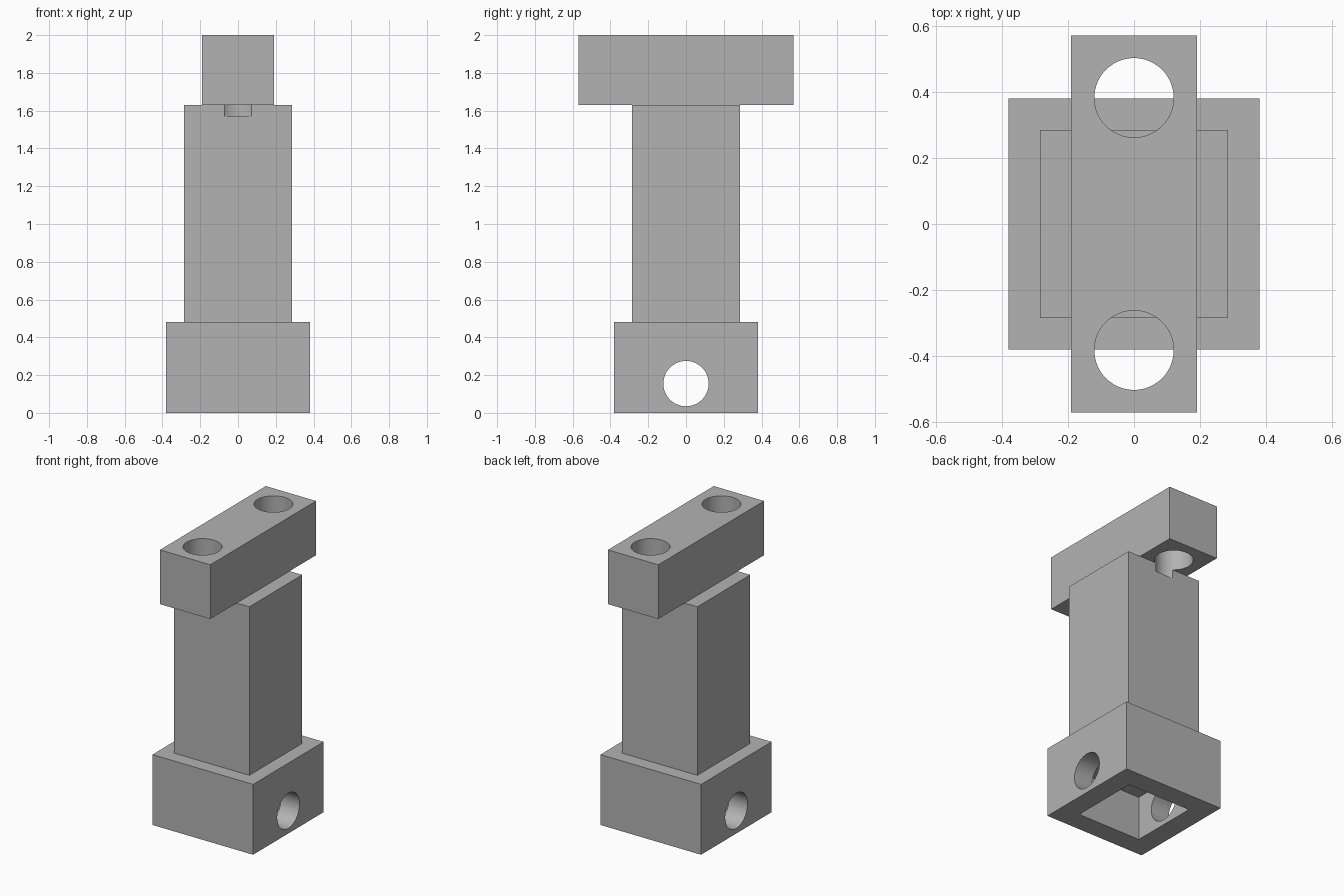
import bpy
import math

cube = bpy.data.objects.get("Cube")
if cube:
    bpy.data.objects.remove(cube, do_unlink=True)

grey = bpy.data.materials.new("plain grey")
grey.use_nodes = True
colour = (0.45, 0.45, 0.45, 1)
grey.diffuse_color = colour
grey.node_tree.nodes["Principled BSDF"].inputs["Base Color"].default_value = colour


def finish(obj, name):
    obj.name = name
    obj.data.materials.append(grey)
    return obj


def box(name, width, depth, low, high):
    bpy.ops.mesh.primitive_cube_add(size=1, location=(0, 0, (low + high) / 2))
    obj = bpy.context.object
    obj.scale = (width, depth, high - low)
    bpy.ops.object.transform_apply(location=True, rotation=False, scale=True)
    return finish(obj, name)


def rod(name, length, location, rotation=(0, 0, 0)):
    bpy.ops.mesh.primitive_cylinder_add(
        vertices=64, radius=0.12, depth=length, location=location, rotation=rotation)
    return finish(bpy.context.object, name)


def cut(target, cutters):
    for cutter in cutters:
        mod = target.modifiers.new("cut " + cutter.name, 'BOOLEAN')
        mod.operation = 'DIFFERENCE'
        mod.solver = 'EXACT'
        mod.object = cutter
    # Bake the cuts, then round the shading inside the bores
    bpy.ops.object.select_all(action='DESELECT')
    target.select_set(True)
    bpy.context.view_layer.objects.active = target
    for mod in list(target.modifiers):
        bpy.ops.object.modifier_apply(modifier=mod.name)
    bpy.ops.object.shade_smooth_by_angle(angle=math.radians(30))


# Solid blocks
base = box("base_block", 0.76, 0.76, 0, 0.48)
column = box("column", 0.57, 0.57, 0.48, 1.63)
crossbar = box("crossbar", 0.38, 1.14, 1.63, 2)

# Hollow underside and side bore of the base
socket = box("socket_cutter", 0.48, 0.48, -0.1, 0.30)
side_bore = rod("side_bore_cutter", 1, (0, 0, 0.155), (0, math.pi / 2, 0))
cut(base, [socket, side_bore])

# Crossbar bores, which also nick the top of the column
bores = [rod(f"{side}_bore_cutter", 0.53, (0, y, 1.835))
         for side, y in (("front", -0.382), ("back", 0.382))]
cut(crossbar, bores)
cut(column, bores)

for cutter in [socket, side_bore] + bores:
    bpy.data.objects.remove(cutter, do_unlink=True)
